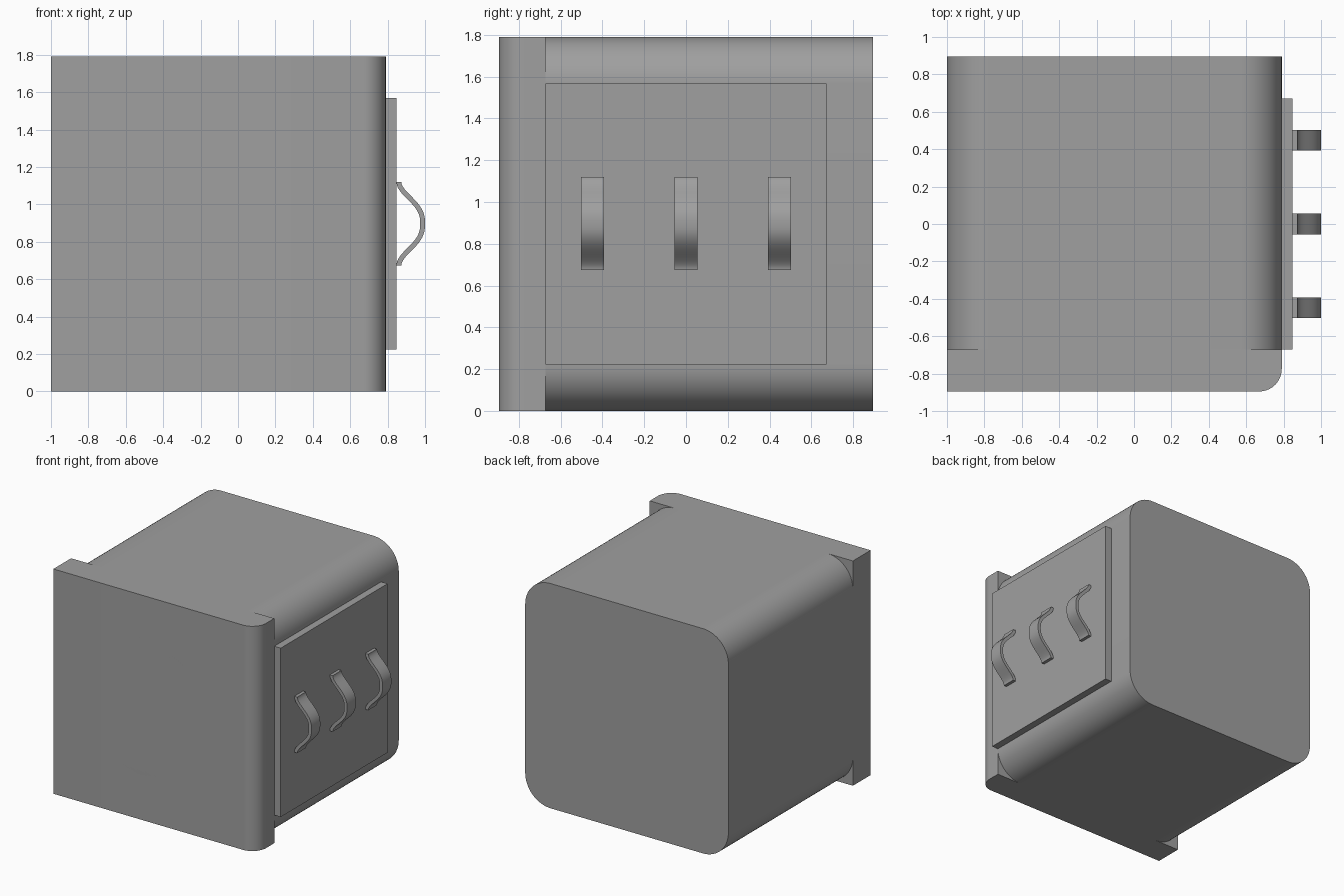
import bpy, bmesh, math
from mathutils import Vector

if "Cube" in bpy.data.objects:
    bpy.data.objects.remove(bpy.data.objects["Cube"])

# Darker grey shared by all parts
grey = bpy.data.materials.new("dark_grey")
grey.diffuse_color = (0.35, 0.35, 0.35, 1)
grey.use_nodes = True
grey.node_tree.nodes["Principled BSDF"].inputs["Base Color"].default_value = grey.diffuse_color


def prism(name, outline, axis, lo, hi, smooth=True):
    """Extrude a closed 2D outline along an axis: y uses (x, z), z uses (x, y)."""
    bm = bmesh.new()
    place = (lambda a, b: (a, lo, b)) if axis == 'y' else (lambda a, b: (a, b, lo))
    face = bm.faces.new([bm.verts.new(place(a, b)) for a, b in outline])
    ext = bmesh.ops.extrude_face_region(bm, geom=[face])
    offset = Vector((0, hi - lo, 0)) if axis == 'y' else Vector((0, 0, hi - lo))
    bmesh.ops.translate(bm, vec=offset,
                        verts=[g for g in ext['geom'] if isinstance(g, bmesh.types.BMVert)])
    bmesh.ops.recalc_face_normals(bm, faces=bm.faces)
    mesh = bpy.data.meshes.new(name)
    bm.to_mesh(mesh)
    bm.free()
    mesh.materials.append(grey)
    obj = bpy.data.objects.new(name, mesh)
    bpy.context.collection.objects.link(obj)
    if smooth:
        bpy.ops.object.select_all(action='DESELECT')
        obj.select_set(True)
        bpy.context.view_layer.objects.active = obj
        bpy.ops.object.shade_smooth_by_angle(angle=math.radians(30))
    return obj


def corner(cx, cy, r, start, steps=16):
    """Quarter-circle points, counter-clockwise from the start angle."""
    return [(cx + r * math.cos(math.radians(start + 90 * i / steps)),
             cy + r * math.sin(math.radians(start + 90 * i / steps)))
            for i in range(steps + 1)]


LEFT, RIGHT, DEPTH, TOP = -1.0, 0.79, 0.895, 1.79
STEP = -0.672   # back of the front slab

# Main body with four rounded long edges
R = 0.224
body = (corner(RIGHT - R, TOP - R, R, 0) + corner(LEFT + R, TOP - R, R, 90)
        + corner(LEFT + R, R, R, 180) + corner(RIGHT - R, R, R, 270))
prism("body", body, 'y', STEP, DEPTH)

# Square front slab, one vertical edge rounded
r = 0.12
slab = ([(RIGHT, STEP), (LEFT, STEP), (LEFT, -DEPTH)]
        + corner(RIGHT - r, -DEPTH + r, r, 270))
prism("front_slab", slab, 'z', 0, TOP)

# Round plate lying flush in the front
disc = [(-0.185 + 0.55 * math.cos(math.tau * i / 48),
         0.905 + 0.55 * math.sin(math.tau * i / 48)) for i in range(48)]
prism("flush_front_disc", disc, 'y', -DEPTH, -0.85)

# Raised panel on the right side
panel = [(RIGHT - 0.01, 0.223), (0.847, 0.223), (0.847, 1.568), (RIGHT - 0.01, 1.568)]
prism("side_panel", panel, 'y', STEP, 0.672, smooth=False)


# Bell-shaped strap handles
def bow(t):
    return Vector((0.86 + 0.127 * (0.5 + 0.5 * math.cos(math.pi * abs(t) ** 1.3)),
                   0.897 + 0.223 * t))


outer, inner = [], []
N = 32
for i in range(N + 1):
    t = -1 + 2 * i / N
    p = bow(t)
    tangent = (bow(min(t + 0.01, 1)) - bow(max(t - 0.01, -1))).normalized()
    normal = Vector((tangent.y, -tangent.x))
    outer.append(tuple(p + normal * 0.013))
    inner.append(tuple(p - normal * 0.013))
for i, y in enumerate((-0.447, 0.0, 0.447)):
    prism(f"strap_handle_{i + 1}", outer + inner[::-1], 'y', y - 0.055, y + 0.055)
